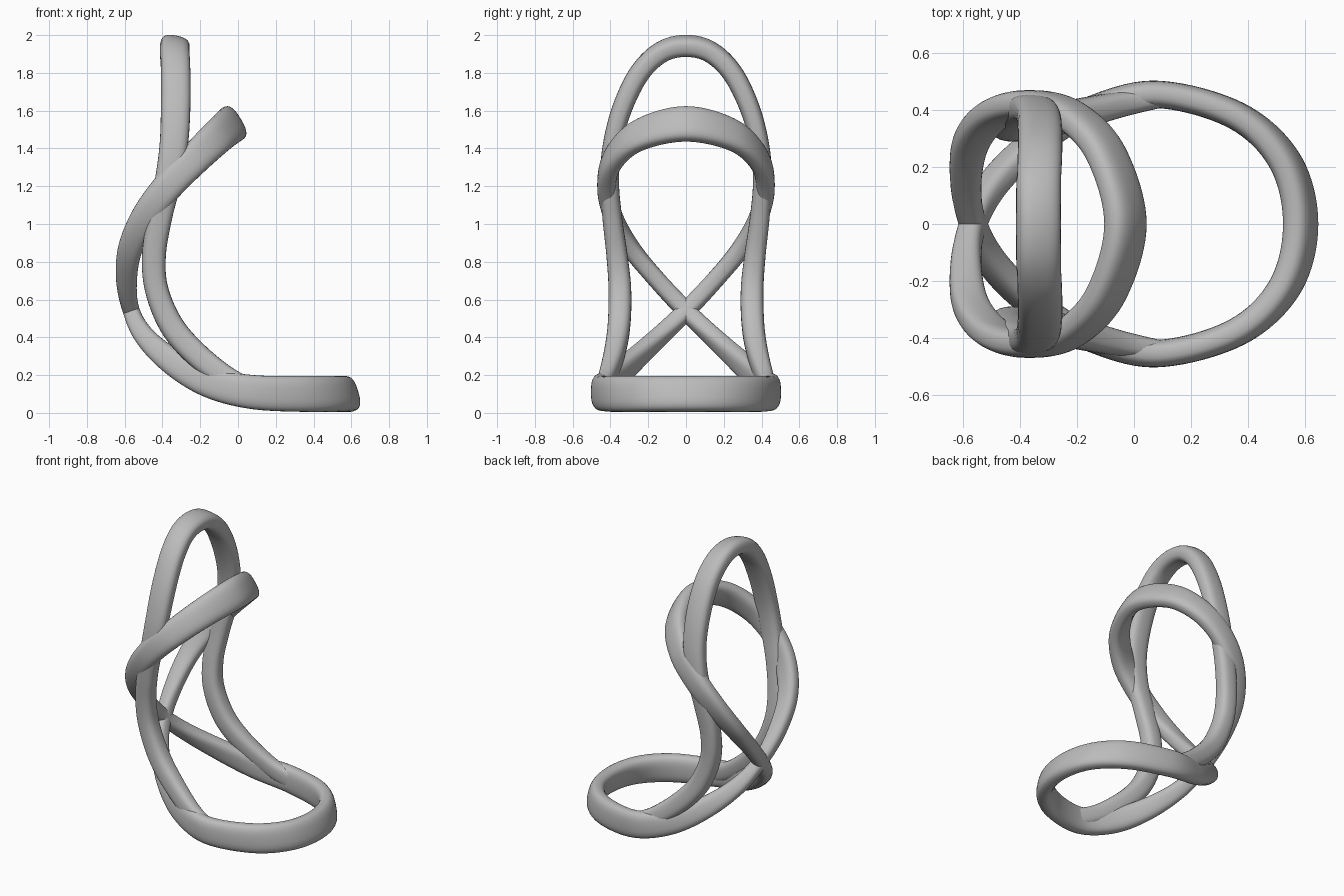
import bpy, bmesh, math
from mathutils import Vector

cube = bpy.data.objects.get("Cube")
if cube:
    bpy.data.objects.remove(cube, do_unlink=True)

grey = bpy.data.materials.new("satin grey")
grey.use_nodes = True
colour = (0.5, 0.5, 0.5, 1)
grey.diffuse_color = colour
grey.node_tree.nodes["Principled BSDF"].inputs["Base Color"].default_value = colour

STEPS, SIDES, POWER = 10, 28, 2.7


def blend(a, b, c, d, t):
    """Catmull-Rom interpolation of whole station tuples."""
    return [0.5 * (2 * q + (r - p) * t + (2 * p - 5 * q + 4 * r - s) * t ** 2
                   + (3 * q - p - 3 * r + s) * t ** 3)
            for p, q, r, s in zip(a, b, c, d)]


def mirrored(stations):
    return [(s[0], -s[1], *s[2:]) for s in reversed(stations)]


def sweep(name, stations, closed):
    """Sweep a rounded band section along stations of
    x, y, z, angle of the wide axis in the side plane, half width, half thickness."""
    n = len(stations)
    pick = (lambda i: stations[i % n]) if closed else (lambda i: stations[min(max(i, 0), n - 1)])
    path = [blend(*(pick(i + k) for k in (-1, 0, 1, 2)), j / STEPS)
            for i in range(n if closed else n - 1) for j in range(STEPS)]
    if not closed:
        path.append(list(stations[-1]))
    m = len(path)
    at = lambda i: Vector(path[i % m if closed else min(max(i, 0), m - 1)][:3])
    bm = bmesh.new()
    rings = []
    for i, (x, y, z, angle, wide, thick) in enumerate(path):
        tangent = (at(i + 1) - at(i - 1)).normalized()
        a = math.radians(angle)
        axis = Vector((math.cos(a), 0, math.sin(a)))
        axis = (axis - tangent * axis.dot(tangent)).normalized()
        side = tangent.cross(axis)
        ring = []
        for k in range(SIDES):
            c, s = math.cos(math.tau * k / SIDES), math.sin(math.tau * k / SIDES)
            u = math.copysign(abs(c) ** (2 / POWER), c) * wide
            v = math.copysign(abs(s) ** (2 / POWER), s) * thick
            ring.append(bm.verts.new(Vector((x, y, z)) + axis * u + side * v))
        rings.append(ring)
    for i in range(m if closed else m - 1):
        a, b = rings[i], rings[(i + 1) % m]
        for k in range(SIDES):
            q = (k + 1) % SIDES
            bm.faces.new((a[k], a[q], b[q], b[k]))
    if not closed:
        bm.faces.new(rings[0])
        bm.faces.new(rings[-1])
    bmesh.ops.recalc_face_normals(bm, faces=bm.faces)
    for f in bm.faces:
        f.smooth = True
    mesh = bpy.data.meshes.new(name)
    bm.to_mesh(mesh)
    bm.free()
    mesh.materials.append(grey)
    obj = bpy.data.objects.new(name, mesh)
    bpy.context.collection.objects.link(obj)
    return obj


# Figure-eight band: seat ring, crossing at the back, then the upper ring
front = (0.585, 0, 0.1, 107, 0.095, 0.053)
top = (-0.03, 0, 1.53, -59, 0.1, 0.052)
half = [
    (0.53, 0.22, 0.1, 104, 0.095, 0.052),
    (0.36, 0.38, 0.1, 97, 0.095, 0.05),
    (0.08, 0.455, 0.11, 90, 0.09, 0.048),
    (-0.15, 0.4, 0.16, 77, 0.08, 0.048),
    (-0.34, 0.29, 0.265, 60, 0.07, 0.048),
    (-0.49, 0.145, 0.4, 40, 0.055, 0.048),
    (-0.565, 0, 0.54, 20, 0.045, 0.048),
    (-0.59, -0.15, 0.7, 2, 0.055, 0.048),
    (-0.57, -0.29, 0.87, -15, 0.065, 0.048),
    (-0.49, -0.385, 1.04, -28, 0.075, 0.048),
    (-0.37, -0.42, 1.2, -40, 0.08, 0.05),
    (-0.23, -0.385, 1.345, -47, 0.085, 0.05),
    (-0.1, -0.25, 1.47, -55, 0.093, 0.05),
]
sweep("figure_eight_band", [front] + half + [top] + mirrored(half), True)

# Tall arch rising from both sides of the seat ring
leg = [
    (0.1, 0.445, 0.11, 80, 0.06, 0.035),
    (-0.05, 0.42, 0.18, 62, 0.06, 0.045),
    (-0.22, 0.38, 0.31, 52, 0.065, 0.055),
    (-0.35, 0.355, 0.46, 35, 0.065, 0.06),
    (-0.43, 0.35, 0.65, 12, 0.062, 0.06),
    (-0.445, 0.365, 0.83, -3, 0.063, 0.056),
    (-0.415, 0.39, 1.03, -12, 0.065, 0.052),
    (-0.37, 0.405, 1.23, -10, 0.07, 0.05),
    (-0.34, 0.39, 1.42, -4, 0.075, 0.05),
    (-0.33, 0.335, 1.62, 0, 0.078, 0.053),
    (-0.33, 0.245, 1.8, -3, 0.078, 0.055),
    (-0.335, 0.13, 1.91, -9, 0.078, 0.055),
]
crown = (-0.335, 0, 1.943, -12, 0.078, 0.055)
sweep("back_arch", leg + [crown] + mirrored(leg), False)
